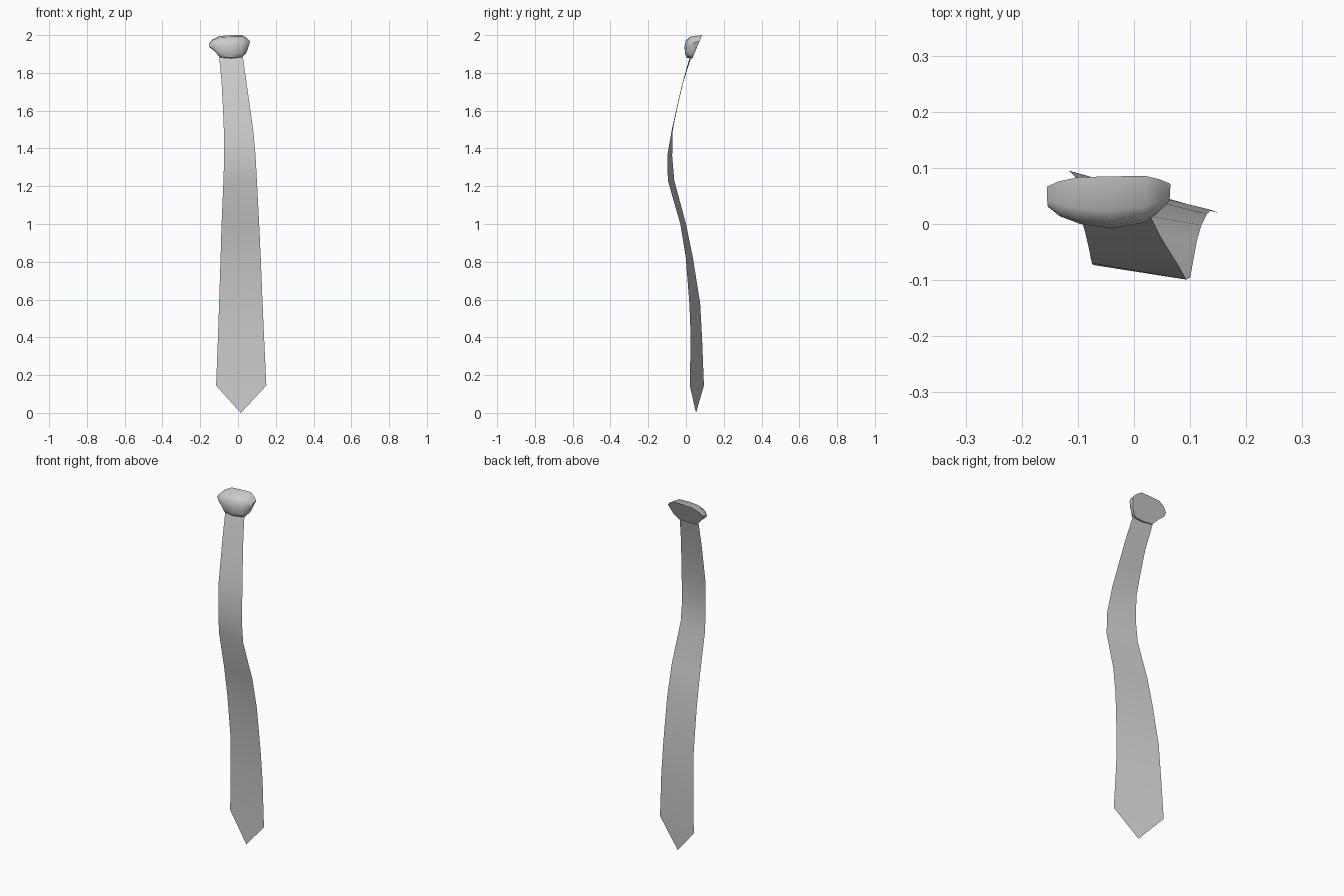
import bpy
import bmesh
import math

cube = bpy.data.objects.get("Cube")
if cube:
    bpy.data.objects.remove(cube, do_unlink=True)

grey = bpy.data.materials.new("grey cloth")
grey.use_nodes = True
colour = (0.6, 0.6, 0.6, 1)
grey.diffuse_color = colour
grey.node_tree.nodes["Principled BSDF"].inputs["Base Color"].default_value = colour


def finish(name, bm, angle, recalc=False):
    """Turn a bmesh into a smooth shaded object."""
    if recalc:
        bmesh.ops.recalc_face_normals(bm, faces=bm.faces)
    mesh = bpy.data.meshes.new(name)
    bm.to_mesh(mesh)
    bm.free()
    mesh.materials.append(grey)
    obj = bpy.data.objects.new(name, mesh)
    bpy.context.collection.objects.link(obj)
    bpy.ops.object.select_all(action="DESELECT")
    obj.select_set(True)
    bpy.context.view_layer.objects.active = obj
    bpy.ops.object.shade_smooth_by_angle(angle=math.radians(angle))
    return obj


# Blade: a twisting cloth strip, rows of z, left x, left y, right x, right y
rows = [
    (1.89, -.10, .03, .025, .022),
    (1.75, -.087, -.015, .045, -.018),
    (1.62, -.08, -.045, .063, -.048),
    (1.50, -.075, -.07, .08, -.075),
    (1.36, -.073, -.073, .093, -.099),
    (1.23, -.077, -.062, .10, -.096),
    (1.00, -.087, 0, .112, -.03),
    (.83, -.092, .035, .12, -.002),
    (.58, -.10, .075, .13, .018),
    (.40, -.106, .085, .138, .025),
    (.145, -.116, .095, .15, .02),
]
bm = bmesh.new()
edges = [(bm.verts.new((lx, ly, z)), bm.verts.new((rx, ry, z)))
         for z, lx, ly, rx, ry in rows]
for (a, b), (c, d) in zip(edges, edges[1:]):
    bm.faces.new((a, c, d, b))
tip = bm.verts.new((.015, .053, 0))
bm.faces.new((edges[-1][0], tip, edges[-1][1]))
finish("tie_blade", bm, 60)

# Knot: columns of top x, bottom x, top z, bottom z, front y
columns = [
    (-.155, -.15, 1.955, 1.935, .03),
    (-.135, -.13, 1.977, 1.92, .014),
    (-.10, -.092, 1.995, 1.88, 0),
    (-.04, -.035, 1.999, 1.875, -.008),
    (.022, .02, 2.0, 1.88, .003),
    (.047, .034, 1.985, 1.895, .018),
    (.065, .046, 1.967, 1.91, .035),
]
# Column profile: share of depth, share of height
profile = [(1, 1), (.35, .94), (.08, .78), (0, .5), (.06, .2), (.3, .04), (1, 0)]
bm = bmesh.new()
loops = []
for xt, xb, zt, zb, front in columns:
    loop = []
    for depth, height in profile:
        z = zb + (zt - zb) * height
        back = .035 + .42 * (z - 1.88)
        loop.append(bm.verts.new((xb + (xt - xb) * height,
                                  front + (back - front) * depth, z)))
    loops.append(loop)
for p, q in zip(loops, loops[1:]):
    for i in range(len(p)):
        j = (i + 1) % len(p)
        bm.faces.new((p[i], p[j], q[j], q[i]))
bm.faces.new(loops[0])
bm.faces.new(loops[-1])
finish("tie_knot", bm, 45, recalc=True)
